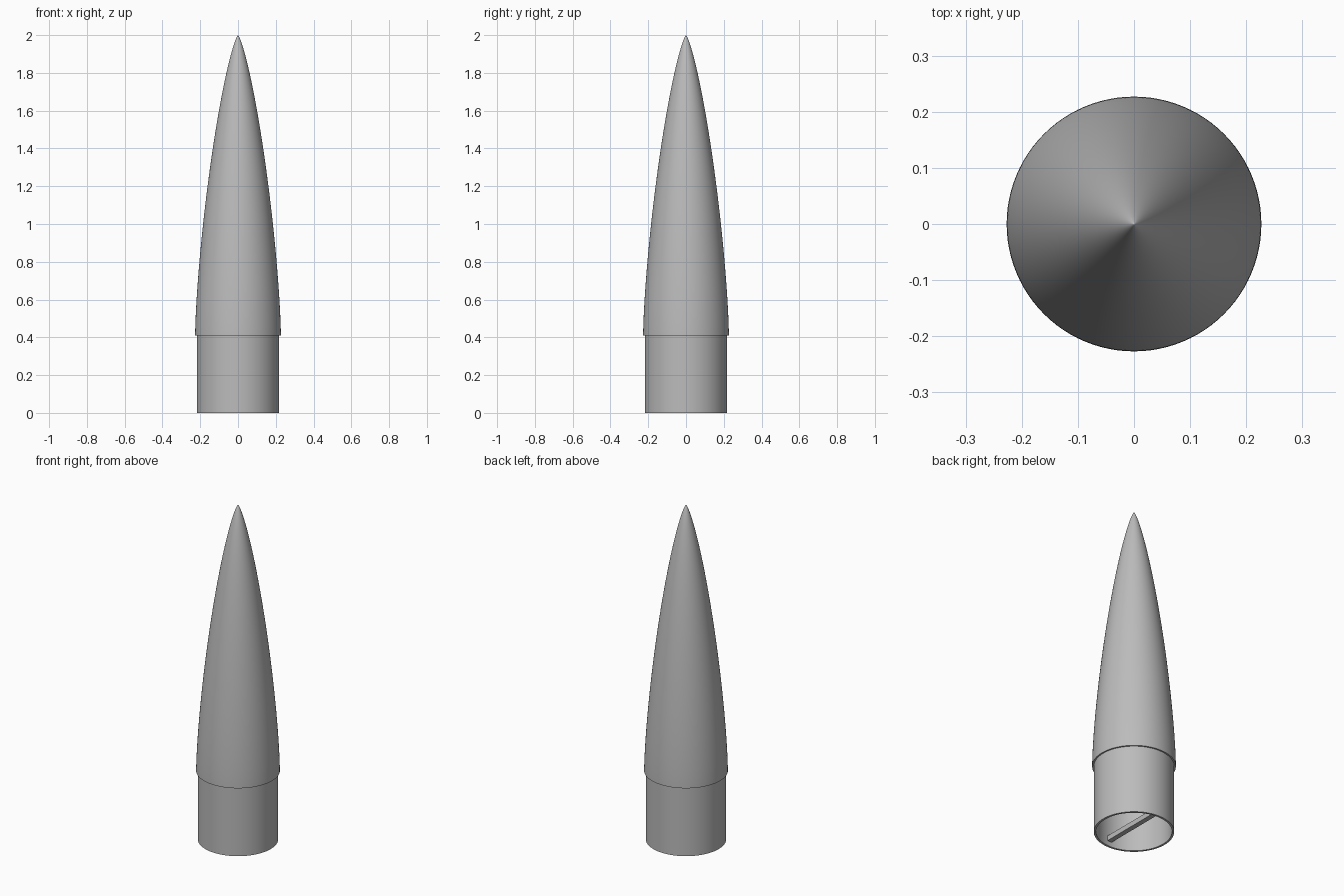
import bpy, bmesh, math

if "Cube" in bpy.data.objects:
    bpy.data.objects.remove(bpy.data.objects["Cube"], do_unlink=True)

SEGMENTS = 96
BASE_Z, TIP_Z = 0.41, 2.0
NOSE_R, SHOULDER_R, WALL = 0.227, 0.218, 0.012

grey = bpy.data.materials.new("light grey")
grey.use_nodes = True
colour = (0.5, 0.5, 0.5, 1)
grey.diffuse_color = colour
grey.node_tree.nodes["Principled BSDF"].inputs["Base Color"].default_value = colour


def finish(name, bm):
    """Turn a bmesh into a smooth-shaded object with sharp edges kept."""
    bmesh.ops.remove_doubles(bm, verts=bm.verts, dist=1e-5)
    bmesh.ops.recalc_face_normals(bm, faces=bm.faces)
    mesh = bpy.data.meshes.new(name)
    bm.to_mesh(mesh)
    bm.free()
    mesh.materials.append(grey)
    obj = bpy.data.objects.new(name, mesh)
    bpy.context.collection.objects.link(obj)
    bpy.ops.object.select_all(action="DESELECT")
    obj.select_set(True)
    bpy.context.view_layer.objects.active = obj
    bpy.ops.object.shade_smooth_by_angle(angle=math.radians(30))
    return obj


def lathe(name, profile):
    """Spin a closed (radius, height) profile about the z axis."""
    bm = bmesh.new()
    verts = [bm.verts.new((r, 0, z)) for r, z in profile]
    edges = [bm.edges.new((a, b)) for a, b in zip(verts, verts[1:] + verts[:1])]
    bmesh.ops.spin(bm, geom=verts + edges, cent=(0, 0, 0), axis=(0, 0, 1),
                   angle=2 * math.pi, steps=SEGMENTS)
    return finish(name, bm)


def nose_curve(radius, top, steps=48):
    """Slender minimum-drag curve from the base up to a point."""
    points = []
    for i in range(steps + 1):
        t = math.pi * (1 - i / steps)
        z = BASE_Z + (top - BASE_Z) * (1 + math.cos(t)) / 2
        r = radius * math.sqrt(max(0, t - math.sin(2 * t) / 2) / math.pi)
        points.append((r, z))
    return points


# Hollow shell: shoulder tube, step, outer nose, then the inner skin back down
inner_r = SHOULDER_R - WALL
outer = nose_curve(NOSE_R, TIP_Z)
inner = nose_curve(inner_r, TIP_Z - 0.06)
lathe("nose_cone_shell",
      [(inner_r, 0), (SHOULDER_R, 0), (SHOULDER_R, BASE_Z)] + outer
      + inner[::-1])

# Anchor bar across the open base
bm = bmesh.new()
bmesh.ops.create_cube(bm, size=1)
bmesh.ops.scale(bm, vec=(0.03, 2 * inner_r + 0.005, 0.03), verts=bm.verts)
bmesh.ops.translate(bm, vec=(0, 0, 0.045), verts=bm.verts)
finish("anchor_bar", bm)
